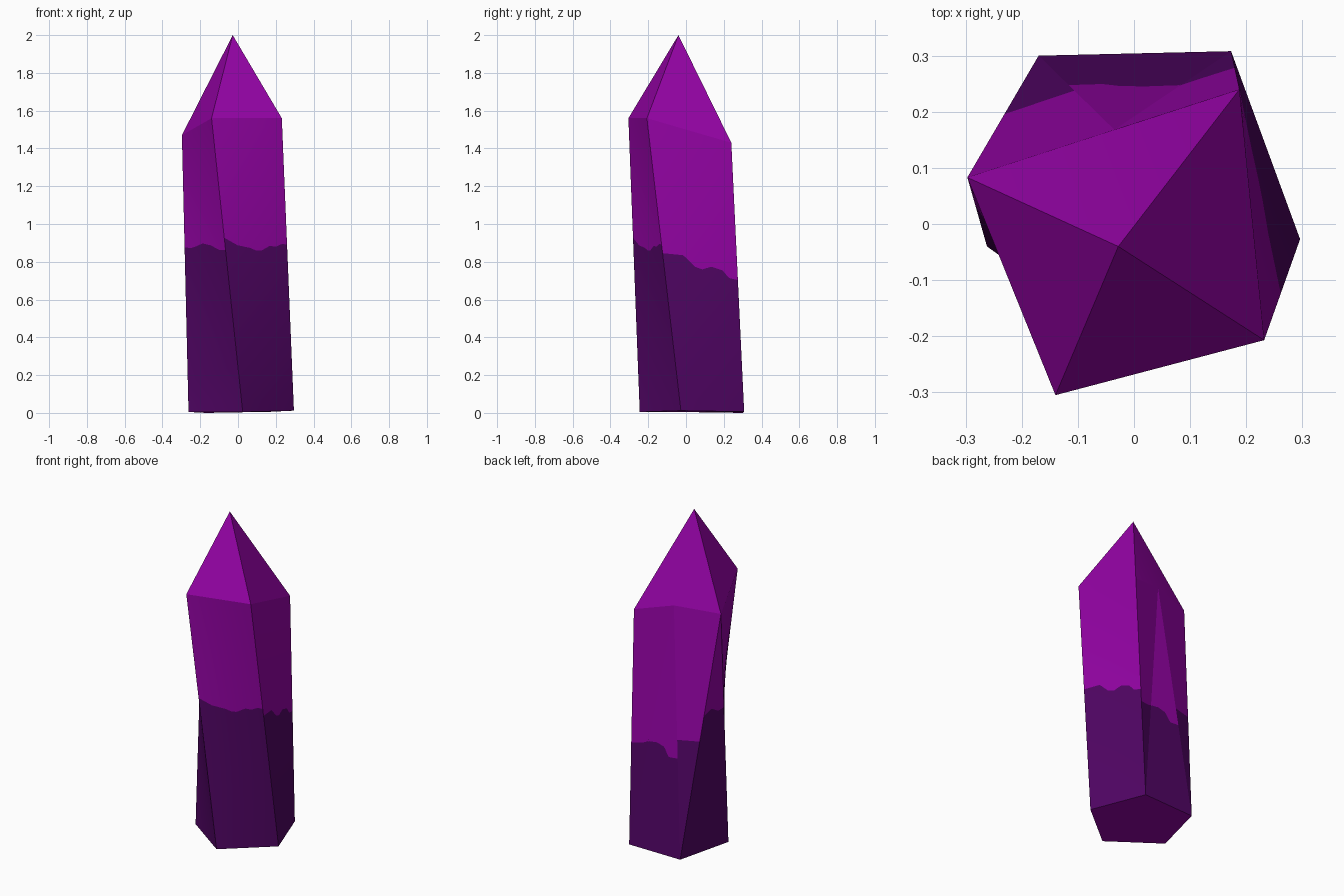
import bpy, bmesh, math
from mathutils import Vector as V

if "Cube" in bpy.data.objects:
    bpy.data.objects.remove(bpy.data.objects["Cube"])

# Twisted five-sided shaft: top and bottom corners, counter-clockwise
TOP = [V(p) for p in [(-.297, .083, 1.47), (-.14, -.305, 1.56), (.232, -.207, 1.56),
                      (.188, .24, 1.43), (-.035, .168, 1.485)]]
BOT = [V(p) for p in [(-.262, -.04, .005), (.025, -.245, .005), (.296, -.027, .012),
                      (.173, .308, .006), (-.17, .30, 0)]]
APEX = V((-.028, -.04, 2))

# Ragged colour border on each wall: (position along wall, height)
BORDER = [
    [(0, .875), (.15, .87), (.3, .88), (.45, .895), (.65, .885), (.85, .86), (1, .86)],
    [(0, .925), (.2, .885), (.4, .87), (.5, .855), (.58, .855), (.72, .88), (.82, .875), (.92, .89), (1, .885)],
    [(0, .84), (.28, .83), (.42, .77), (.52, .755), (.65, .77), (.8, .75), (.88, .71), (1, .70)],
    [(0, .62), (.3, .62), (.6, .64), (.74, .63), (.82, .58), (1, .59)],
    [(0, .70), (.49, .71), (.58, .86), (.75, .89), (.88, .86), (1, .87)],
]
FOLDED = (3, 4)   # walls creased along a diagonal
N, ROWS = 40, 14
LIGHT, DARK = 0, 1


def border(pts, u):
    for (a, za), (b, zb) in zip(pts, pts[1:]):
        if u <= b:
            return za + (zb - za) * (u - a) / (b - a)
    return pts[-1][1]


bm = bmesh.new()


def face(points, mat):
    unique = []
    for p in points:
        if all((p - q).length > 1e-5 for q in unique):
            unique.append(p)
    if len(unique) > 2:
        bm.faces.new([bm.verts.new(p) for p in unique]).material_index = mat


def strip(point, lo, hi, split, rows):
    """Wall patch between lo(u) and hi(u), coloured below and above split(u)."""
    def column(u):
        s = min(max(split(u), lo(u)), hi(u))
        ts = [lo(u) + (s - lo(u)) * r / rows for r in range(rows)]
        ts += [s + (hi(u) - s) * r / rows for r in range(rows + 1)]
        return [point(u, t) for t in ts]

    cols = [column(j / N) for j in range(N + 1)]
    for p, q in zip(cols, cols[1:]):
        for r in range(2 * rows):
            face([p[r], q[r], q[r + 1], p[r + 1]], DARK if r < rows else LIGHT)


# Walls and pointed tip
for i in range(5):
    k = (i + 1) % 5
    a, b, c, d = BOT[i], BOT[k], TOP[k], TOP[i]
    split = lambda u: border(BORDER[i], u) / (d.z + (c.z - d.z) * u)
    zero, one, diag = (lambda u: 0.0), (lambda u: 1.0), (lambda u: u)
    if i in FOLDED:
        strip(lambda u, t: a + (b - a) * u + (c - b) * t, zero, diag, split, 1)
        strip(lambda u, t: a + (d - a) * t + (c - d) * u, diag, one, split, 1)
    else:
        strip(lambda u, t: a.lerp(b, u).lerp(d.lerp(c, u), t), zero, one, split, ROWS)
    face([d, c, APEX], LIGHT)

# Base
face(BOT[::-1], LIGHT)

bmesh.ops.remove_doubles(bm, verts=bm.verts, dist=1e-5)
mesh = bpy.data.meshes.new("crystal")
bm.to_mesh(mesh)
bm.free()
mesh.shade_smooth()
mesh.set_sharp_from_angle(angle=math.radians(12))
for name, col in (("bright purple", (.30, .001, .38, 1)), ("dark purple", (.083, .0015, .13, 1))):
    m = bpy.data.materials.new(name)
    m.diffuse_color = col
    m.use_nodes = True
    m.node_tree.nodes["Principled BSDF"].inputs["Base Color"].default_value = m.diffuse_color
    mesh.materials.append(m)
obj = bpy.data.objects.new("crystal", mesh)
bpy.context.collection.objects.link(obj)
